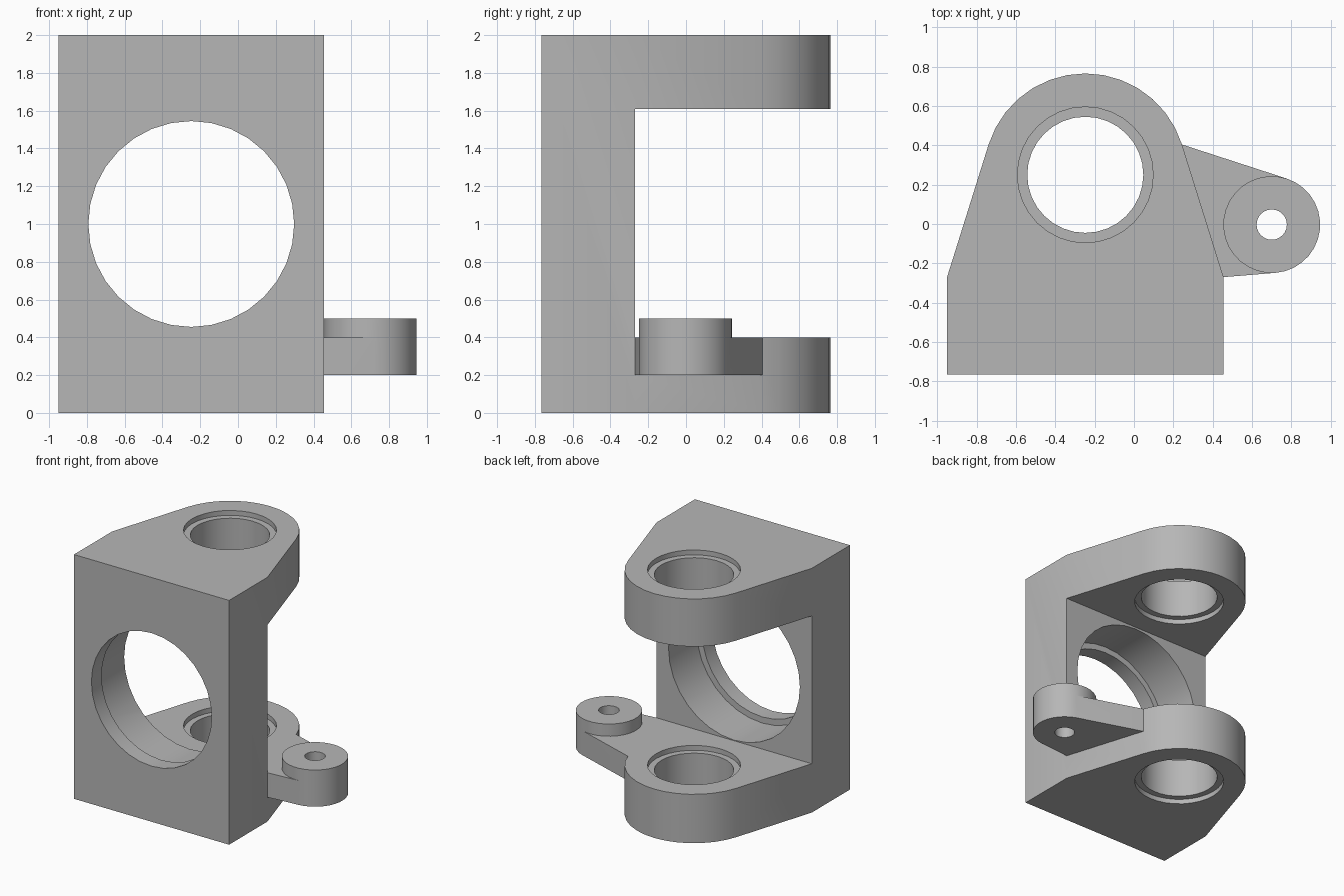
import bpy, bmesh
from math import radians, cos, sin, acos, atan2, hypot, pi
from mathutils import Matrix, Vector

old = bpy.data.objects.get("Cube")
if old:
    bpy.data.objects.remove(old)

grey = bpy.data.materials.new("plain grey")
grey.use_nodes = True
colour = (0.47, 0.47, 0.47, 1)
grey.diffuse_color = colour
grey.node_tree.nodes["Principled BSDF"].inputs["Base Color"].default_value = colour


def finish(name, bm):
    bmesh.ops.recalc_face_normals(bm, faces=bm.faces)
    mesh = bpy.data.meshes.new(name)
    bm.to_mesh(mesh)
    bm.free()
    mesh.materials.append(grey)
    obj = bpy.data.objects.new(name, mesh)
    bpy.context.collection.objects.link(obj)
    return obj


def prism(name, outline, z0, z1):
    """Extrude a flat outline from z0 to z1."""
    bm = bmesh.new()
    face = bm.faces.new([bm.verts.new((x, y, z0)) for x, y in outline])
    top = bmesh.ops.extrude_face_region(bm, geom=[face])["geom"]
    verts = [v for v in top if isinstance(v, bmesh.types.BMVert)]
    bmesh.ops.translate(bm, verts=verts, vec=(0, 0, z1 - z0))
    return finish(name, bm)


def rod(name, start, end, radius, sides=32):
    """Cylinder between two points."""
    a, b = Vector(start), Vector(end)
    turn = Vector((0, 0, 1)).rotation_difference(b - a).to_matrix().to_4x4()
    bm = bmesh.new()
    bmesh.ops.create_cone(bm, cap_ends=True, segments=sides, radius1=radius,
                          radius2=radius, depth=(b - a).length,
                          matrix=Matrix.Translation((a + b) / 2) @ turn)
    return finish(name, bm)


def arc(centre, r, a0, a1, steps):
    return [(centre[0] + r * cos(a0 + (a1 - a0) * i / steps),
             centre[1] + r * sin(a0 + (a1 - a0) * i / steps))
            for i in range(steps + 1)]


def tangent(point, centre, r, side):
    """Angle on the circle where a line from the point touches it."""
    dx, dy = point[0] - centre[0], point[1] - centre[1]
    return atan2(dy, dx) + side * acos(r / hypot(dx, dy))


def combine(target, tool, operation):
    mod = target.modifiers.new("combine", 'BOOLEAN')
    mod.object, mod.operation, mod.solver = tool, operation, 'EXACT'
    bpy.context.view_layer.objects.active = target
    bpy.ops.object.modifier_apply(modifier=mod.name)
    bpy.data.objects.remove(tool)


LEFT, RIGHT, FRONT, WALL = 0.455, -0.95, -0.765, -0.27
PIN, PIN_R = (-0.2475, 0.25), 0.515
EAR, EAR_R = (0.70, -0.003), 0.246

# Bracket body: rounded, tapered outline, hollowed into a C shape
corner_l, corner_r = (LEFT, WALL), (RIGHT, WALL)
nose = arc(PIN, PIN_R, tangent(corner_l, PIN, PIN_R, 1),
           tangent(corner_r, PIN, PIN_R, -1) + 2 * pi, 14)
body = prism("bracket_body", [(RIGHT, FRONT), (LEFT, FRONT), corner_l] + nose + [corner_r], 0, 2)
gap = [(-2, WALL), (2, WALL), (2, 2), (-2, 2)]
combine(body, prism("gap_cutter", gap, 0.4, 1.61), 'DIFFERENCE')

# Upright bore with a shallow recess on every plate face
for r, z0, z1 in ((0.295, -0.1, 2.1), (0.345, -0.1, 0.04),
                  (0.345, 0.36, 1.65), (0.345, 1.96, 2.1)):
    combine(body, rod("bore_cutter", (*PIN, z0), (*PIN, z1), r), 'DIFFERENCE')

# Large wall opening, stepped wider behind a front lip
for r, y0, y1 in ((0.545, -1, 0), (0.595, -0.635, 0)):
    combine(body, rod("opening_cutter", (PIN[0], y0, 1), (PIN[0], y1, 1), r), 'DIFFERENCE')

# Side arm with a raised round boss and a pin hole
a0 = tangent(corner_l, EAR, EAR_R, 1)
a1 = tangent(nose[0], EAR, EAR_R, -1)
outer = arc(EAR, EAR_R, a0, a1, 14)
inner = arc(EAR, EAR_R, a1, a0 + 2 * pi, 18)[1:-1]
combine(body, prism("side_arm", [nose[0], corner_l] + outer, 0.2, 0.4), 'UNION')
combine(body, prism("arm_boss", outer + inner, 0.4, 0.5), 'UNION')
combine(body, rod("pin_cutter", (*EAR, 0), (*EAR, 1), 0.077, 24), 'DIFFERENCE')

# Smooth curved walls, crisp edges
bpy.ops.object.select_all(action='DESELECT')
body.select_set(True)
bpy.context.view_layer.objects.active = body
bpy.ops.object.shade_smooth_by_angle(angle=radians(30))
